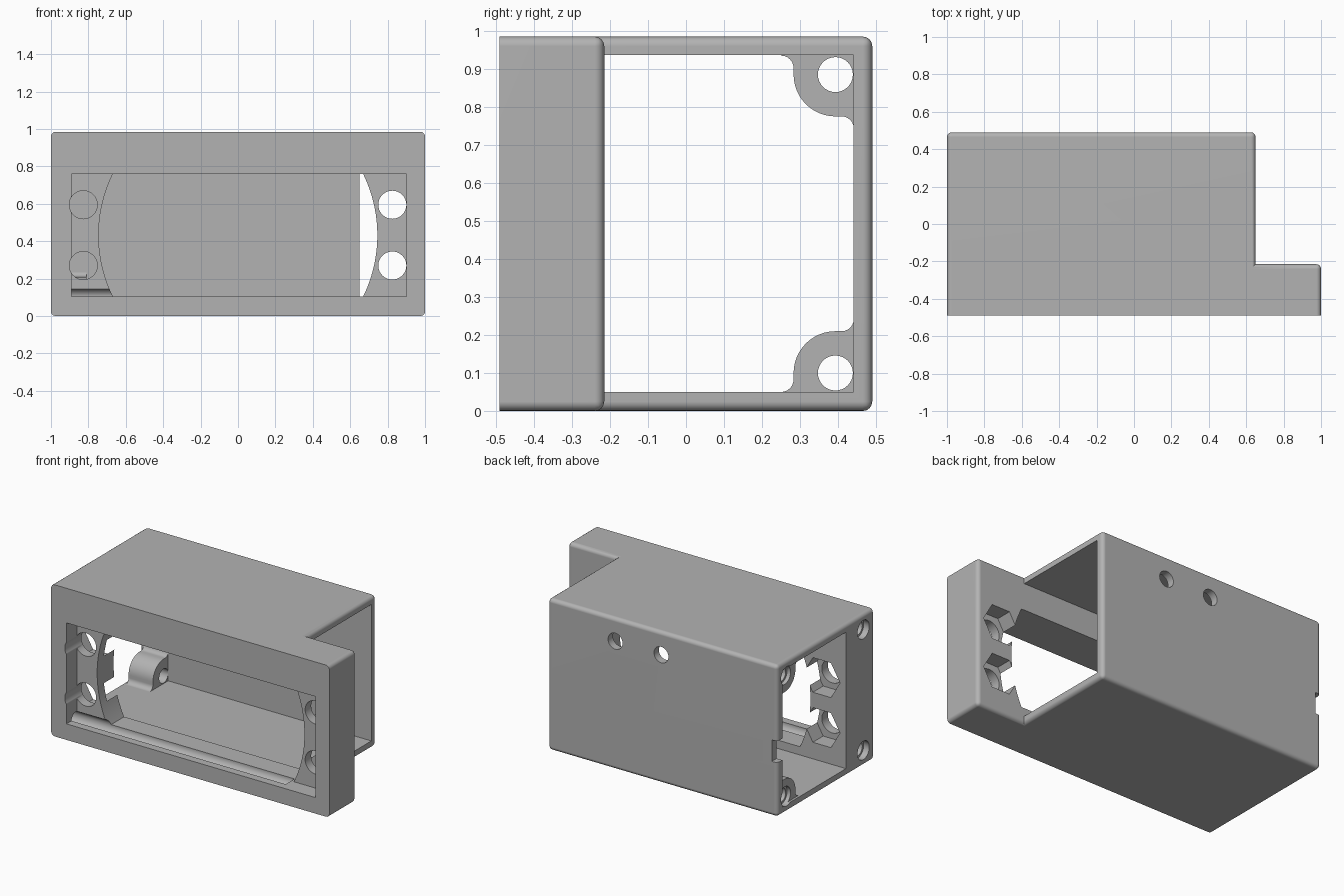
import bpy
import bmesh
from math import pi, cos, sin, asin, radians
from mathutils import Vector

cube = bpy.data.objects.get("Cube")
if cube:
    bpy.data.objects.remove(cube, do_unlink=True)

grey = bpy.data.materials.new("plain grey")
grey.use_nodes = True
colour = (0.45, 0.45, 0.45, 1)
grey.diffuse_color = colour
grey.node_tree.nodes["Principled BSDF"].inputs["Base Color"].default_value = colour

PLACE = {"x": lambda u, v, d: (d, u, v),
         "y": lambda u, v, d: (u, d, v),
         "z": lambda u, v, d: (u, v, d)}


def prism(name, outline, axis, start, end):
    """Extrude a 2D outline along an axis."""
    bm = bmesh.new()
    face = bm.faces.new([bm.verts.new(PLACE[axis](u, v, start)) for u, v in outline])
    shift = Vector(PLACE[axis](0, 0, end - start))
    new = bmesh.ops.extrude_face_region(bm, geom=[face])["geom"]
    bmesh.ops.translate(bm, vec=shift, verts=[g for g in new if isinstance(g, bmesh.types.BMVert)])
    bmesh.ops.recalc_face_normals(bm, faces=bm.faces)
    mesh = bpy.data.meshes.new(name)
    bm.to_mesh(mesh)
    bm.free()
    mesh.materials.append(grey)
    obj = bpy.data.objects.new(name, mesh)
    bpy.context.collection.objects.link(obj)
    return obj


def arc(cu, cv, r, a0, a1, n=12):
    return [(cu + r * cos(radians(a0 + (a1 - a0) * i / n)),
             cv + r * sin(radians(a0 + (a1 - a0) * i / n))) for i in range(n + 1)]


def circle(cu, cv, r, n=40):
    return arc(cu, cv, r, 0, 360, n)[:-1]


def rect(u0, u1, v0, v1):
    return [(u0, v0), (u1, v0), (u1, v1), (u0, v1)]


def combine(tool, operation="DIFFERENCE"):
    """Apply a boolean to the housing and discard the tool."""
    tool.hide_render = True
    mod = housing.modifiers.new("shape", "BOOLEAN")
    mod.operation, mod.object, mod.solver = operation, tool, "EXACT"
    bpy.context.view_layer.update()
    result = housing.evaluated_get(bpy.context.evaluated_depsgraph_get())
    mesh = bpy.data.meshes.new_from_object(result)
    housing.modifiers.clear()
    housing.data = mesh
    bpy.data.objects.remove(tool, do_unlink=True)


# L-shaped body, rounded on every outer edge behind the front face
FRONT, BACK, STEP, END, TOP = -0.49, 0.49, -0.215, 0.65, 0.985
housing = prism("housing", [(-1, FRONT), (1, FRONT), (1, STEP), (END, STEP),
                            (END, BACK), (-1, BACK)], "z", 0, TOP)
bm = bmesh.new()
bm.from_mesh(housing.data)


def is_rounded(edge):
    a, b = (v.co for v in edge.verts)
    on_front = max(a.y, b.y) < FRONT + 0.01
    inner = all(abs(p.x - END) + abs(p.y - STEP) < 0.01 for p in (a, b))
    return not on_front and not inner


bmesh.ops.bevel(bm, geom=[e for e in bm.edges if is_rounded(e)], offset=0.025,
                segments=4, profile=0.5, affect="EDGES", clamp_overlap=True)
bm.to_mesh(housing.data)
bm.free()

# Tunnel open at both ends
combine(prism("tunnel", rect(STEP + 0.001, 0.44, 0.05, 0.936), "x", -1.1, 0.67))

# Screw tabs in the two rear corners of the left-hand end
for flip in (False, True):
    outline = ([(0.25, 0.03), (0.25, 0.05)] + arc(0.25, 0.083, 0.033, -90, 0, 6)
               + arc(0.393, 0.1, 0.11, 180, 90) + arc(0.41, 0.241, 0.031, -90, 0, 6)
               + [(0.46, 0.241), (0.46, 0.03)])
    if flip:
        outline = [(y, TOP - z) for y, z in outline]
    combine(prism("screw_tab", outline, "x", -0.985, -0.81), "UNION")

# Front pocket and the round-sided window behind it
LOW, HIGH, MID, R = 0.104, 0.76, 0.432, 0.745
combine(prism("pocket", rect(-0.89, 0.9, LOW, HIGH), "y", -0.6, -0.382))
a = asin((HIGH - MID) / R) * 180 / pi
combine(prism("window", arc(0, MID, R, -a, a, 24) + arc(0, MID, R, 180 - a, 180 + a, 24),
              "y", -0.6, -0.1))

# Flange holes with hexagonal nut recesses behind
for x in (-0.827, 0.825):
    for z in (0.27, 0.595):
        combine(prism("flange_hole", circle(x, z, 0.075), "y", -0.6, -0.1))
        combine(prism("nut_recess", circle(x, z, 0.13, 6), "y", -0.32, -0.1))

# End screw holes; the low front one runs on as a groove under the pocket
for y, z, end in ((0.393, 0.1, -0.7), (0.393, 0.885, -0.7),
                  (-0.393, 0.885, -0.6), (-0.393, 0.1, 0.65)):
    combine(prism("screw_hole", circle(y, z, 0.046, 32), "x", -1.1, end))
    combine(prism("counterbore", circle(y, z, 0.06, 32), "x", -1.1, -0.96))

# Two holes and an end notch in the back wall
for x in (0.165, -0.165):
    combine(prism("back_hole", circle(x, 0.835, 0.052, 32), "y", 0.4, 0.6))
combine(prism("end_notch", rect(-1.1, -0.96, 0.355, 0.495), "y", 0.4, 0.6))

# Smooth the curves, keep the flat faces flat
bpy.ops.object.select_all(action="DESELECT")
housing.select_set(True)
bpy.context.view_layer.objects.active = housing
bpy.ops.object.shade_smooth_by_angle(angle=radians(32))
weighted = housing.modifiers.new("flat faces", "WEIGHTED_NORMAL")
weighted.keep_sharp = True
